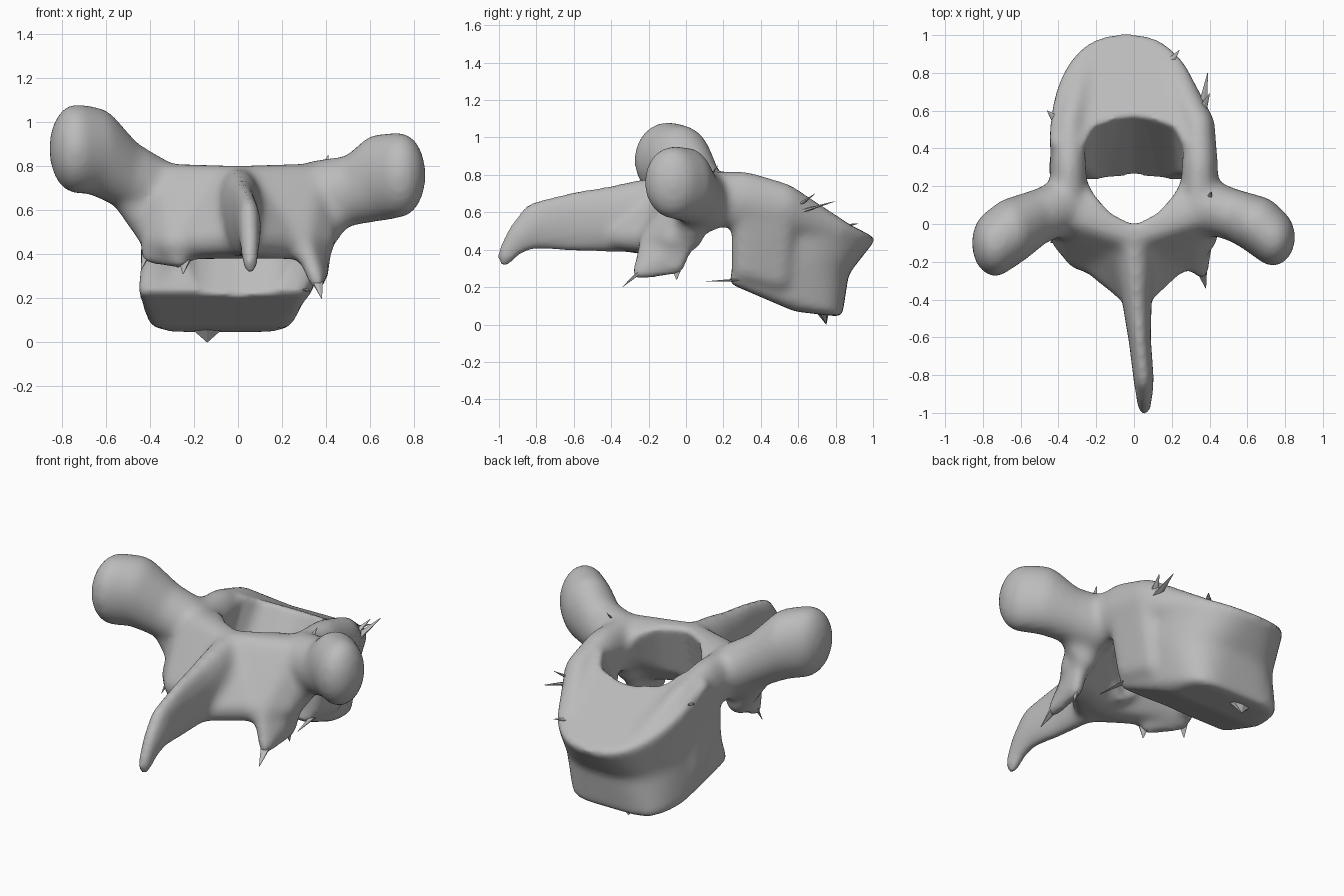
import bpy, bmesh, math
from mathutils import Vector, Matrix

cube = bpy.data.objects.get("Cube")
if cube:
    bpy.data.objects.remove(cube)

bone = bpy.data.materials.new("bone_grey")
bone.use_nodes = True
bone.diffuse_color = (0.5, 0.5, 0.5, 1)
bone.node_tree.nodes["Principled BSDF"].inputs["Base Color"].default_value = (0.5, 0.5, 0.5, 1)


def add_hull(bm, points):
    """Add one closed convex solid around the points."""
    part = bmesh.new()
    for p in points:
        part.verts.new(p)
    bmesh.ops.convex_hull(part, input=part.verts[:])
    loose = [v for v in part.verts if not v.link_faces]
    bmesh.ops.delete(part, geom=loose, context='VERTS')
    bmesh.ops.recalc_face_normals(part, faces=part.faces[:])
    mesh = bpy.data.meshes.new("temp")
    part.to_mesh(mesh)
    part.free()
    bm.from_mesh(mesh)
    bpy.data.meshes.remove(mesh)


def blob(x, y, z, rx, ry=None, rz=None):
    """Points of an ellipsoid."""
    ry, rz = ry or rx, rz or rx
    pts = []
    for i in range(1, 12):
        t = math.pi * i / 12
        for j in range(20):
            a = math.tau * j / 20
            pts.append((x + rx * math.sin(t) * math.cos(a),
                        y + ry * math.sin(t) * math.sin(a), z + rz * math.cos(t)))
    return pts + [(x, y, z + rz), (x, y, z - rz)]


def join_blobs(bm, *blobs):
    add_hull(bm, [p for b in blobs for p in blob(*b)])


def chain(bm, blobs):
    for a, b in zip(blobs, blobs[1:]):
        join_blobs(bm, a, b)


def body_level(cx, w, y0, y1, z0, z1, power, taper):
    """Tilted D-shaped outline, flat toward the canal, narrower at the far side."""
    pts = []
    for i in range(41):
        a = math.pi * i / 40
        c, s = math.cos(a), max(math.sin(a), 0)
        k = s ** power
        x = w * math.copysign(abs(c) ** power, c) * (1 - taper * k)
        pts.append((cx + x, y0 + (y1 - y0) * k, z0 + (z1 - z0) * k))
    return pts


def make_object(name, bm):
    mesh = bpy.data.meshes.new(name)
    bm.to_mesh(mesh)
    bm.free()
    mesh.materials.append(bone)
    ob = bpy.data.objects.new(name, mesh)
    bpy.context.collection.objects.link(ob)
    return ob


bm = bmesh.new()

# Vertebral body, waisted between its two rims
top = body_level(-0.04, 0.41, 0.42, 1.02, 0.77, 0.46, 0.88, 0)
waist = body_level(-0.04, 0.39, 0.29, 0.87, 0.44, 0.27, 0.6, 0.05)
base = body_level(-0.075, 0.385, 0.23, 0.835, 0.22, 0.04, 0.33, 0.17)
add_hull(bm, top + waist)
add_hull(bm, waist + base + [(-0.39, 0.58, 0.07), (0.22, 0.58, 0.07)])

# Pedicles, their roots on the body, and laminae
for s in (-1, 1):
    chain(bm, [(s * 0.24 - 0.03, 0.78, 0.5, 0.08, 0.1, 0.08),
               (s * 0.34, 0.52, 0.63, 0.09, 0.1, 0.13),
               (s * 0.345, 0.32, 0.67, 0.1, 0.1, 0.15),
               (s * 0.345, 0.08, 0.67, 0.1, 0.12, 0.15)])
    join_blobs(bm, (s * 0.35, 0.33, 0.66, 0.09), (s * 0.34, 0.52, 0.58, 0.08),
               (s * 0.33 - 0.04, 0.31, 0.3, 0.07), (s * 0.32 - 0.05, 0.5, 0.25, 0.07))
    join_blobs(bm, (s * 0.33, 0.06, 0.71, 0.105), (s * 0.22, 0.1, 0.7, 0.09),
               (s * 0.37, -0.07, 0.46, 0.075), (s * 0.29, -0.17, 0.45, 0.075),
               (0, -0.06, 0.715, 0.09), (0, -0.25, 0.46, 0.085))
    # Underside of the transverse root and flare into the spinous process
    join_blobs(bm, (s * 0.37, 0.02, 0.47, 0.075), (s * 0.4, 0.03, 0.58, 0.09),
               (s * 0.49, 0.03, 0.67, 0.09))
    join_blobs(bm, (s * 0.2, -0.2, 0.46, 0.08), (0.015, -0.38, 0.47, 0.075),
               (0, -0.12, 0.7, 0.08))

# Lower joint flaps
join_blobs(bm, (0.38, 0.0, 0.46, 0.05), (0.375, -0.04, 0.3, 0.035),
           (0.36, -0.26, 0.27, 0.035), (0.3, -0.2, 0.44, 0.05))
join_blobs(bm, (-0.39, 0.0, 0.46, 0.05), (-0.41, -0.08, 0.39, 0.035),
           (-0.26, -0.2, 0.37, 0.04))

# Spinous process
chain(bm, [(0, -0.1, 0.6, 0.11, 0.1, 0.2), (0.01, -0.26, 0.58, 0.1, 0.1, 0.195),
           (0.015, -0.4, 0.565, 0.08, 0.1, 0.18), (0.03, -0.6, 0.55, 0.06, 0.1, 0.165),
           (0.05, -0.81, 0.53, 0.055, 0.09, 0.13), (0.055, -0.905, 0.46, 0.047, 0.06, 0.09),
           (0.055, -0.97, 0.365, 0.037, 0.045, 0.065)])

# Transverse processes with rounded ends
chain(bm, [(0.36, 0.1, 0.66, 0.13, 0.15, 0.17), (0.52, 0.05, 0.69, 0.1, 0.14, 0.16),
           (0.65, 0.0, 0.75, 0.15, 0.15, 0.2), (0.735, -0.07, 0.76, 0.12, 0.155, 0.195)])
chain(bm, [(-0.36, 0.1, 0.68, 0.13, 0.15, 0.15), (-0.5, 0.04, 0.76, 0.1, 0.15, 0.16),
           (-0.65, -0.04, 0.87, 0.14, 0.18, 0.2), (-0.735, -0.1, 0.88, 0.125, 0.18, 0.205)])
vertebra = make_object("vertebra", bm)

# Tilted canal cutter
cut = bmesh.new()
egg = [(0, 0), (0.1, 0.07), (0.19, 0.23), (0.25, 0.44), (0.26, 0.68), (0.19, 0.9), (0, 1)]
canal = []
for z, front, back in ((-0.1, -0.24, 0.05), (1.2, 0.12, 0.91)):
    for x, t in egg:
        y = front + (back - front) * t
        canal += [(x, y, z), (-x, y, z)]
add_hull(cut, canal)
cutter = make_object("canal_cutter", cut)
cutter.hide_render = True
cutter.hide_set(True)


def remesh():
    m = vertebra.modifiers.new("fuse", 'REMESH')
    m.mode = 'VOXEL'
    m.voxel_size = 0.017
    m.use_smooth_shade = True


def soften(times):
    m = vertebra.modifiers.new("soften", 'SMOOTH')
    m.factor = 0.5
    m.iterations = times


remesh()
soften(14)
hole = vertebra.modifiers.new("canal", 'BOOLEAN')
hole.operation = 'DIFFERENCE'
hole.solver = 'EXACT'
hole.object = cutter
remesh()
soften(6)

# Ragged splinters along the broken edges: root, tip, width
splinters = [((0.35, 0.58, 0.62), (0.4, 0.69, 0.7), 0.07), ((0.36, 0.6, 0.6), (0.39, 0.8, 0.66), 0.06),
             ((-0.4, 0.54, 0.66), (-0.46, 0.6, 0.69), 0.07), ((0.2, 0.87, 0.53), (0.24, 0.92, 0.54), 0.04),
             ((-0.14, 0.73, 0.08), (-0.14, 0.75, 0.0), 0.2), ((0.3, 0.3, 0.24), (0.33, 0.1, 0.23), 0.04),
             ((0.36, -0.25, 0.28), (0.38, -0.34, 0.2), 0.06), ((-0.41, -0.07, 0.42), (-0.44, -0.1, 0.33), 0.07),
             ((0.39, 0.12, 0.78), (0.41, 0.17, 0.85), 0.05), ((-0.24, -0.2, 0.39), (-0.25, -0.22, 0.31), 0.08),
             ((0.37, -0.05, 0.33), (0.38, -0.05, 0.24), 0.09)]
sp = bmesh.new()
for root, tip, width in splinters:
    root, tip = Vector(root), Vector(tip)
    d = tip - root
    turn = d.to_track_quat('Z', 'Y').to_matrix().to_4x4()
    bmesh.ops.create_cone(sp, cap_ends=True, segments=6, radius1=width / 2, radius2=0.002,
                          depth=d.length,
                          matrix=Matrix.Translation((root + tip) / 2) @ turn @ Matrix.Diagonal((1, 0.4, 1, 1)))
make_object("edge_splinters", sp)
